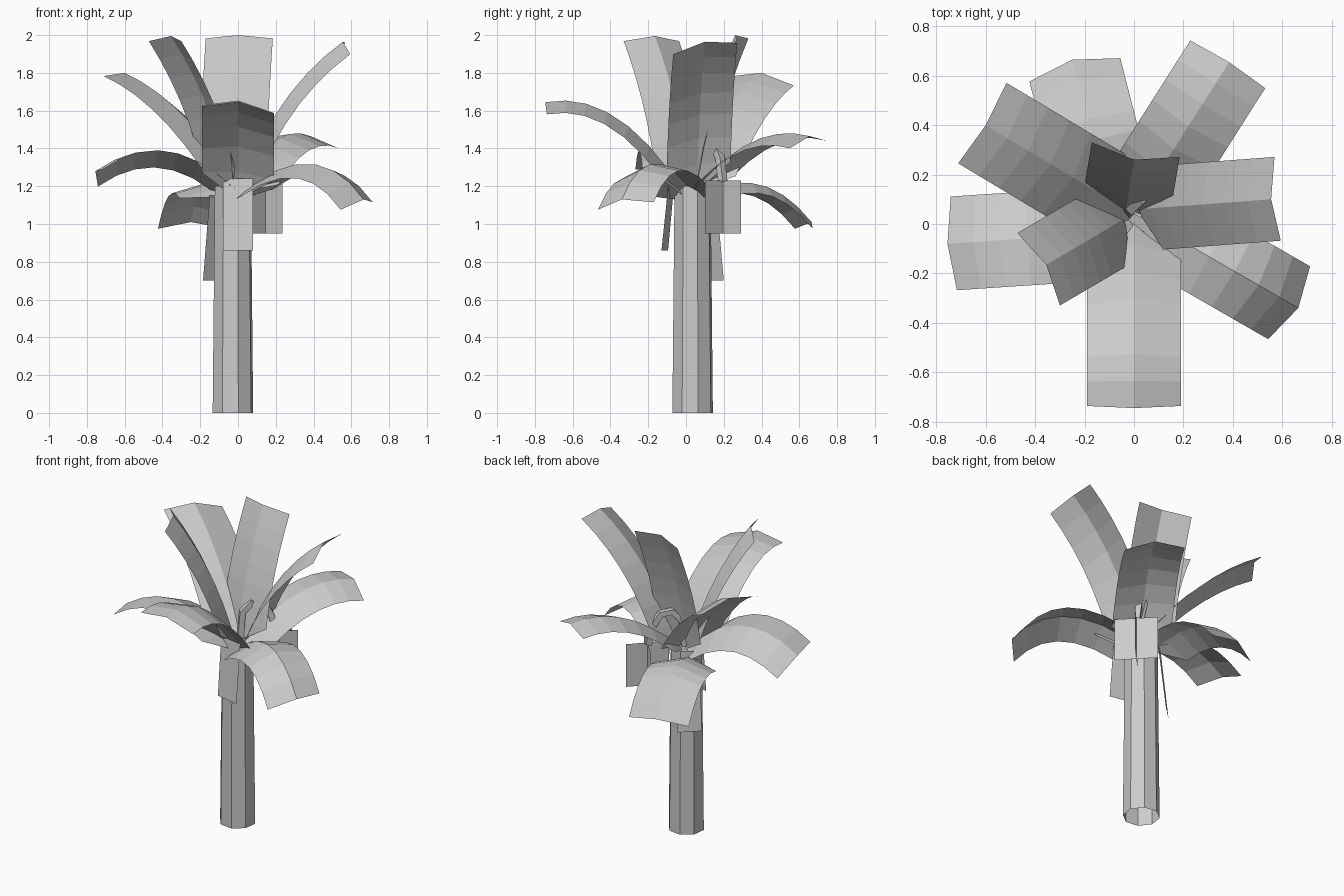
import bpy, bmesh, math
from mathutils import Vector

cube = bpy.data.objects.get("Cube")
if cube:
    bpy.data.objects.remove(cube, do_unlink=True)

GREY = (0.6, 0.6, 0.6, 1)
grey = bpy.data.materials.new("plain_grey")
grey.use_nodes = True
grey.diffuse_color = GREY
grey.node_tree.nodes["Principled BSDF"].inputs["Base Color"].default_value = GREY
UP = Vector((0, 0, 1))


def skin(name, rows, closed=False):
    """Join rows of points with quads."""
    bm = bmesh.new()
    rings = [[bm.verts.new(p) for p in row] for row in rows]
    n = len(rows[0])
    for a, b in zip(rings, rings[1:]):
        for i in range(n if closed else n - 1):
            j = (i + 1) % n
            bm.faces.new((a[i], a[j], b[j], b[i]))
    mesh = bpy.data.meshes.new(name)
    bm.to_mesh(mesh)
    bm.free()
    mesh.materials.append(grey)
    bpy.context.collection.objects.link(bpy.data.objects.new(name, mesh))


def leaf(name, base, tip, reach, lift, tilt=0.0, half=0.18, drop=0.045):
    """Folded blade on an arched midrib, pinched at the root."""
    base, tip = Vector(base), Vector(tip)
    ctrl = base.lerp(tip, reach)
    ctrl.z = lift
    heading = (tip - base) * Vector((1, 1, 0))
    side = UP.cross(heading).normalized()
    rows = []
    for t in [0, 0.12, 0.27, 0.42, 0.57, 0.72, 0.86, 1]:
        mid = base.lerp(ctrl, t).lerp(ctrl.lerp(tip, t), t)
        tangent = (ctrl - base).lerp(tip - ctrl, t).normalized()
        normal = tangent.cross(side)
        w = half if t > 0 else 0.03
        scale = w / half
        rows.append([mid + s * (side * w + UP * tilt * scale) - normal * drop * scale * abs(s)
                     for s in (-1, 0, 1)])
    skin(name, rows)


# Trunk: slightly tapered open octagonal tube
def ring(radius, z):
    turn = math.radians(15)
    return [Vector((-0.027 + radius * math.cos(turn + i * math.tau / 8),
                    0.035 + radius * math.sin(turn + i * math.tau / 8), z)) for i in range(8)]


skin("trunk", [ring(0.111, 0), ring(0.099, 1.2)], closed=True)

# Upright inner leaves
leaf("leaf_back_upright", (-0.035, 0.05, 1.2), (0, 0.26, 2.0), 0.2, 1.6)
leaf("leaf_left_upright", (0.02, 0.06, 1.2), (0.555, 0.1, 1.965), 0.32, 1.7, tilt=0.03, half=0.17)
leaf("leaf_front_right_upright", (-0.04, 0.02, 1.2), (-0.355, -0.165, 1.995), 0.3, 1.65, half=0.17)

# Arching middle leaves
leaf("leaf_front", (0, 0, 1.15), (0, -0.745, 1.645), 0.47, 1.72, tilt=-0.02, half=0.19)
leaf("leaf_back_right", (0, 0.04, 1.2), (-0.6, 0.4, 1.8), 0.48, 1.66, tilt=0.025, half=0.19)
leaf("leaf_back_left", (0, 0.05, 1.18), (0.385, 0.655, 1.465), 0.5, 1.55, tilt=0.02)

# Drooping outer leaves
leaf("leaf_right", (0, -0.03, 1.17), (-0.755, -0.08, 1.28), 0.5, 1.545, tilt=0.045, half=0.19)
leaf("leaf_front_left", (-0.03, 0.06, 1.13), (0.665, -0.34, 1.13), 0.62, 1.51,
     tilt=0.02, half=0.17, drop=0.055)
leaf("leaf_back_drooping", (-0.1, 0.08, 1.15), (-0.25, 0.665, 1.01), 0.55, 1.34,
     half=0.19, drop=0.055)


# Flat husks hanging against the trunk
def card(name, top, bottom):
    skin(name, [[Vector(p) for p in top], [Vector(p) for p in bottom]])


card("front_husk", [(-0.08, -0.06, 1.24), (0.08, -0.09, 1.24)],
     [(-0.08, -0.095, 0.86), (0.08, -0.13, 0.86)])
card("back_husk", [(-0.05, 0.16, 1.15), (-0.15, 0.07, 1.15)],
     [(-0.08, 0.2, 0.7), (-0.185, 0.1, 0.7)])

# Fruit bunch: two crossed upright cards
for name, s in (("fruit_card_a", 1), ("fruit_card_b", -1)):
    ends = [(0.145 + k * 0.09, 0.195 + k * s * 0.095) for k in (-1, 1)]
    card(name, [(x, y, 1.23) for x, y in ends], [(x, y, 0.95) for x, y in ends])

# Fruit stalk: thin square hook from the crown to the bunch
path = [Vector(p) for p in [(-0.02, 0.05, 1.2), (-0.01, 0.06, 1.37), (0.03, 0.1, 1.43),
                            (0.08, 0.15, 1.42), (0.11, 0.18, 1.35), (0.14, 0.195, 1.22)]]
across = Vector((1, -1, 0)).normalized() * 0.018
rows = []
for i, p in enumerate(path):
    along = path[min(i + 1, len(path) - 1)] - path[max(i - 1, 0)]
    over = along.cross(across).normalized() * 0.018
    rows.append([p + across + over, p - across + over, p - across - over, p + across - over])
skin("fruit_stalk", rows, closed=True)
